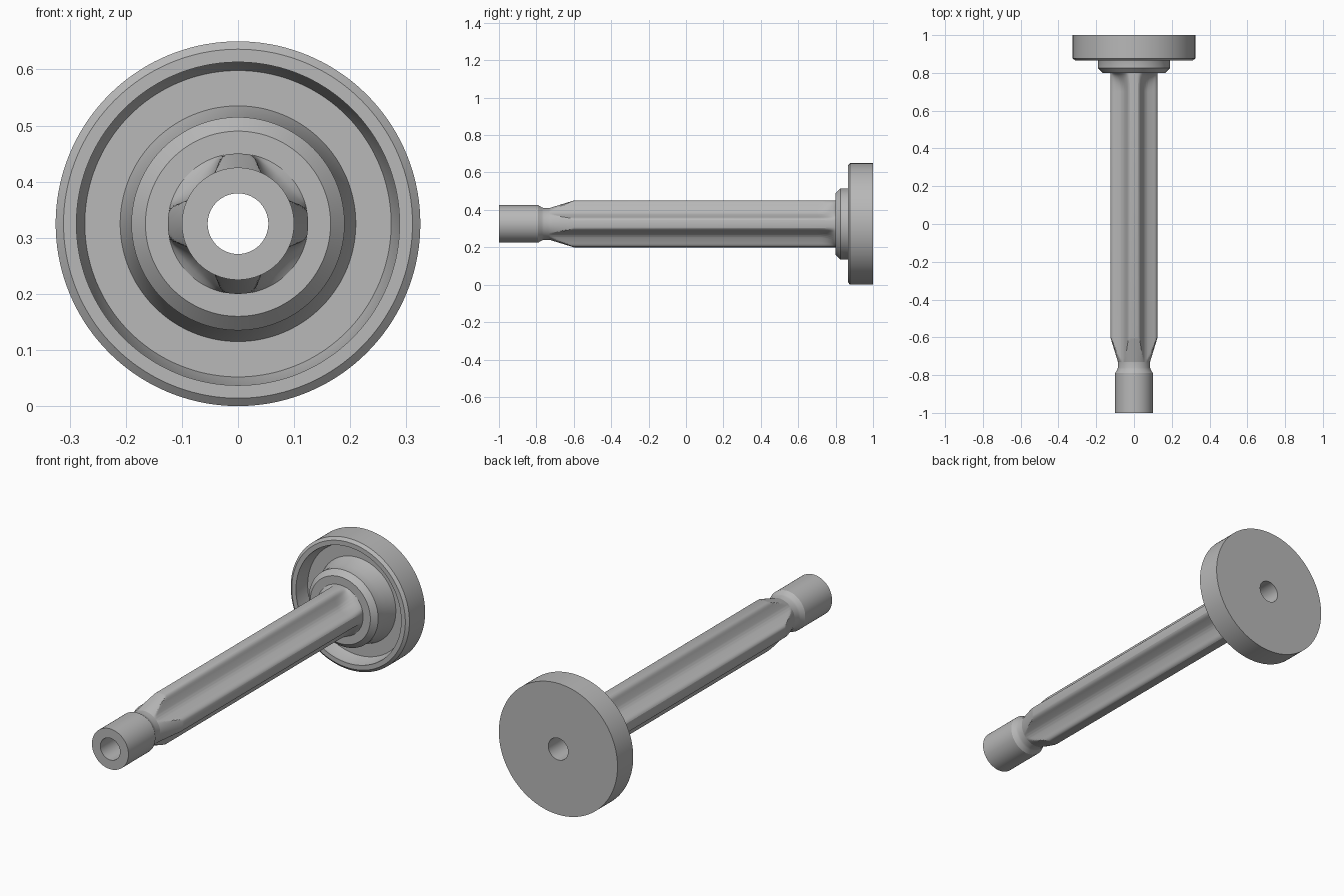
import bpy, bmesh, math

cube = bpy.data.objects.get("Cube")
if cube:
    bpy.data.objects.remove(cube, do_unlink=True)

SEGMENTS = 144
AXIS_Z = 0.325
BORE = 0.054
CREST = 0.125
ROOT = 0.085

steel = bpy.data.materials.new("grey_steel")
steel.use_nodes = True
colour = (0.48, 0.48, 0.48, 1)
steel.diffuse_color = colour
bsdf = next(n for n in steel.node_tree.nodes if n.type == 'BSDF_PRINCIPLED')
bsdf.inputs["Base Color"].default_value = colour

# Half of one spline in polar form: degrees from the crest, radius
SPLINE = [(0, 0.125), (10, 0.125), (13, 0.1225), (16, 0.118), (18.5, 0.112),
          (21, 0.106), (26, 0.098), (31, 0.092), (37, 0.087), (45, ROOT)]


def spline_radius(angle):
    """Radius of the four-splined section at an angle."""
    a = math.degrees(angle) % 90
    a = min(a, 90 - a)
    for (a0, r0), (a1, r1) in zip(SPLINE, SPLINE[1:]):
        if a <= a1 + 1e-6:
            return r0 + (r1 - r0) * (a - a0) / (a1 - a0)
    return ROOT


def turned(name, profile):
    """Closed ring of (y, radius) turned around the y axis; radius may vary by angle."""
    bm = bmesh.new()
    rings = []
    for y, radius in profile:
        ring = []
        for i in range(SEGMENTS):
            a = math.tau * i / SEGMENTS
            r = radius(a) if callable(radius) else radius
            ring.append(bm.verts.new((r * math.cos(a), y, AXIS_Z + r * math.sin(a))))
        rings.append(ring)
    for k, ring in enumerate(rings):
        following = rings[(k + 1) % len(rings)]
        for i in range(SEGMENTS):
            j = (i + 1) % SEGMENTS
            bm.faces.new((ring[i], ring[j], following[j], following[i]))
    bmesh.ops.recalc_face_normals(bm, faces=bm.faces)
    mesh = bpy.data.meshes.new(name)
    bm.to_mesh(mesh)
    bm.free()
    mesh.materials.append(steel)
    obj = bpy.data.objects.new(name, mesh)
    bpy.context.collection.objects.link(obj)
    bpy.ops.object.select_all(action='DESELECT')
    obj.select_set(True)
    bpy.context.view_layer.objects.active = obj
    bpy.ops.object.shade_smooth_by_angle(angle=math.radians(20))
    return obj


# Plain front journal with a relief neck
turned("front_journal", [(-1, BORE), (-1, 0.1), (-0.79, 0.1), (-0.77, 0.088),
                         (-0.76, ROOT), (-0.73, ROOT), (-0.73, BORE)])

# Splined shaft: tapered lead-in, straight length, grooves running out at the head
shaft = [(-0.73, BORE)]
STEPS = 14
for k in range(STEPS + 1):
    t = k / STEPS
    cone = ROOT + (CREST - ROOT) * t
    shaft.append((-0.73 + 0.13 * t, lambda a, c=cone: min(c, spline_radius(a))))
for k in range(STEPS + 1):
    t = k / STEPS
    blend = 1 - math.sqrt(1 - 0.96 * t * t)
    blend /= 1 - math.sqrt(0.04)
    shaft.append((0.7 + 0.1 * t,
                  lambda a, b=blend: spline_radius(a) + (CREST - spline_radius(a)) * b))
shaft.append((0.8, BORE))
turned("splined_shaft", shaft)

# Flanged head: chamfered hub, recessed web, chamfered rim
turned("flanged_head", [(0.8, BORE), (0.8, 0.165), (0.825, 0.19), (0.87, 0.19),
                        (0.935, 0.21), (0.935, 0.273), (0.88, 0.288), (0.865, 0.288),
                        (0.865, 0.311), (0.877, 0.325), (1, 0.325), (1, BORE)])
